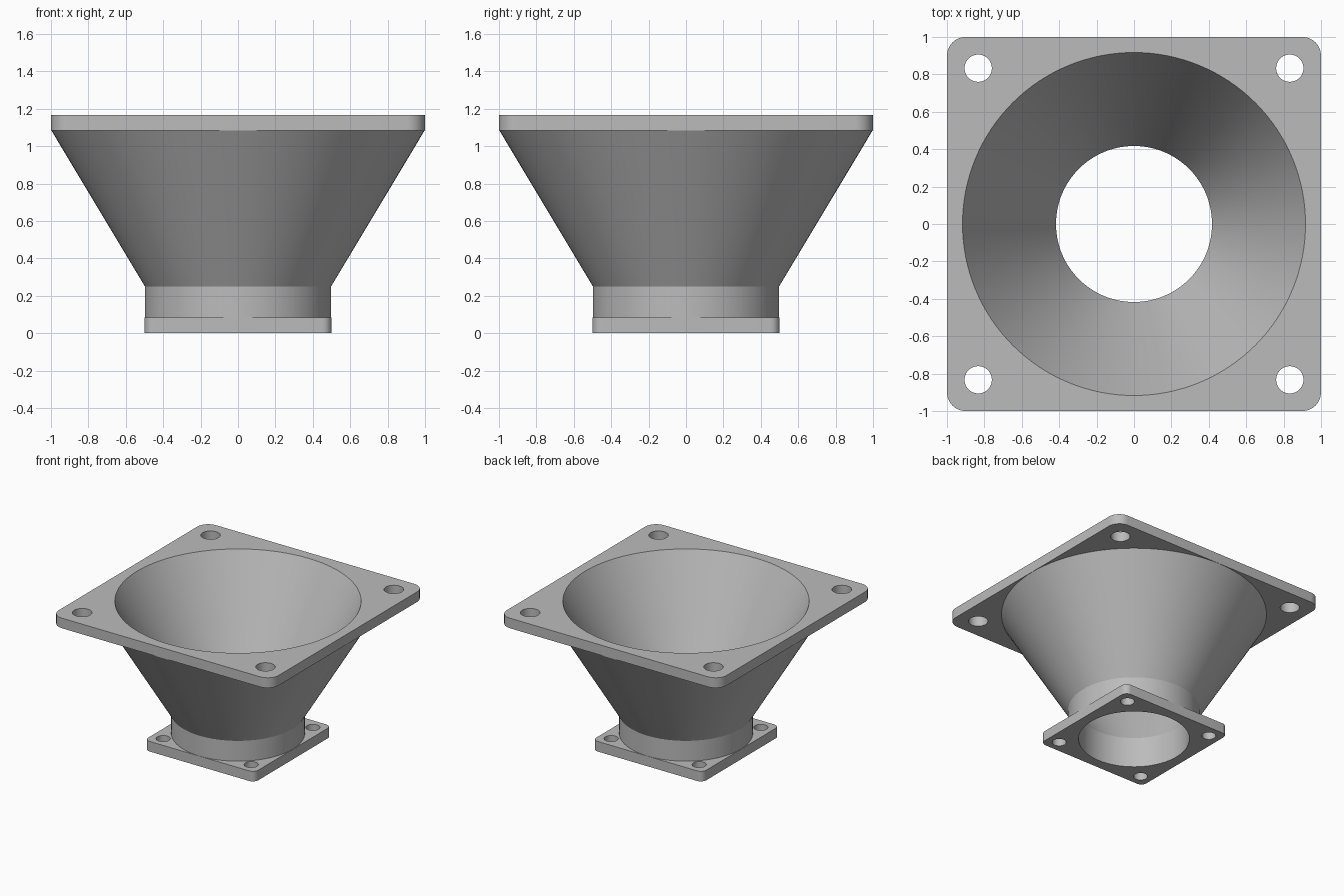
import bpy
import bmesh
from math import cos, sin, pi

cube = bpy.data.objects.get("Cube")
if cube:
    bpy.data.objects.remove(cube, do_unlink=True)

# Single grey material
grey = bpy.data.materials.new("light grey")
grey.use_nodes = True
colour = (0.5, 0.5, 0.5, 1)
grey.diffuse_color = colour
grey.node_tree.nodes["Principled BSDF"].inputs["Base Color"].default_value = colour

# Main dimensions
HEIGHT, PLATE = 1.167, 0.083
NECK_TOP = 0.25
BORE_LOW, BORE_HIGH = 0.417, 0.917
OUTER_LOW, OUTER_HIGH = 0.498, 0.998


def loop(bm, points, z):
    """Closed counter-clockwise loop of vertices and edges."""
    verts = [bm.verts.new((x, y, z)) for x, y in points]
    for a, b in zip(verts, verts[1:] + verts[:1]):
        bm.edges.new((a, b))
    return verts


def circle(r, cx=0, cy=0, n=128):
    return [(cx + r * cos(2 * pi * i / n), cy + r * sin(2 * pi * i / n)) for i in range(n)]


def rounded_square(half, r, steps=8):
    points = []
    for corner, (sx, sy) in enumerate([(1, 1), (-1, 1), (-1, -1), (1, -1)]):
        for i in range(steps + 1):
            a = (corner + i / steps) * pi / 2
            points.append((sx * (half - r) + r * cos(a), sy * (half - r) + r * sin(a)))
    return points


def wall(bm, low, high, inward=False):
    n = len(low)
    for i in range(n):
        j = (i + 1) % n
        quad = [low[i], low[j], high[j], high[i]]
        bm.faces.new(quad[::-1] if inward else quad)


def cap(bm, loops, up):
    """Fill the flat area between an outline and the holes in it."""
    edges = [bm.edges.get((a, b)) for vs in loops for a, b in zip(vs, vs[1:] + vs[:1])]
    made = bmesh.ops.triangle_fill(bm, use_beauty=True, edges=edges, normal=(0, 0, up))
    for face in made["geom"]:
        if isinstance(face, bmesh.types.BMFace):
            face.normal_update()
            if face.normal.z * up < 0:
                face.normal_flip()


def finish(bm, name):
    mesh = bpy.data.meshes.new(name)
    bm.to_mesh(mesh)
    bm.free()
    mesh.materials.append(grey)
    obj = bpy.data.objects.new(name, mesh)
    bpy.context.collection.objects.link(obj)
    bpy.ops.object.select_all(action="DESELECT")
    obj.select_set(True)
    bpy.context.view_layer.objects.active = obj
    bpy.ops.object.shade_smooth_by_angle(angle=pi / 7)


def flange(name, half, corner, z, low_opening, high_opening, hole_at, hole_r):
    """Square mounting plate with four bolt holes and a round opening."""
    bm = bmesh.new()
    outline = rounded_square(half, corner)
    holes = [circle(hole_r, x * hole_at, y * hole_at, 40) for x in (-1, 1) for y in (-1, 1)]
    low = [loop(bm, p, z) for p in [outline] + holes]
    high = [loop(bm, p, z + PLATE) for p in [outline] + holes]
    for i, (a, b) in enumerate(zip(low, high)):
        wall(bm, a, b, inward=i > 0)
    cap(bm, low + [loop(bm, circle(low_opening), z)], -1)
    cap(bm, high + [loop(bm, circle(high_opening), z + PLATE)], 1)
    finish(bm, name)


def funnel(name):
    """Straight neck opening into a cone, with inner and outer skins."""
    bm = bmesh.new()
    outer = [(OUTER_LOW, PLATE), (OUTER_LOW, NECK_TOP), (OUTER_HIGH, HEIGHT - PLATE)]
    inner = [(BORE_LOW, 0), (BORE_LOW, NECK_TOP), (BORE_HIGH, HEIGHT)]
    for profile, inward in ((outer, False), (inner, True)):
        rings = [loop(bm, circle(r), z) for r, z in profile]
        for a, b in zip(rings, rings[1:]):
            wall(bm, a, b, inward)
    finish(bm, name)


funnel("funnel_body")
flange("top_flange", 1, 0.1, HEIGHT - PLATE, OUTER_HIGH, BORE_HIGH, 0.833, 0.073)
flange("bottom_flange", 0.5, 0.05, 0, BORE_LOW, OUTER_LOW, 0.4, 0.053)
